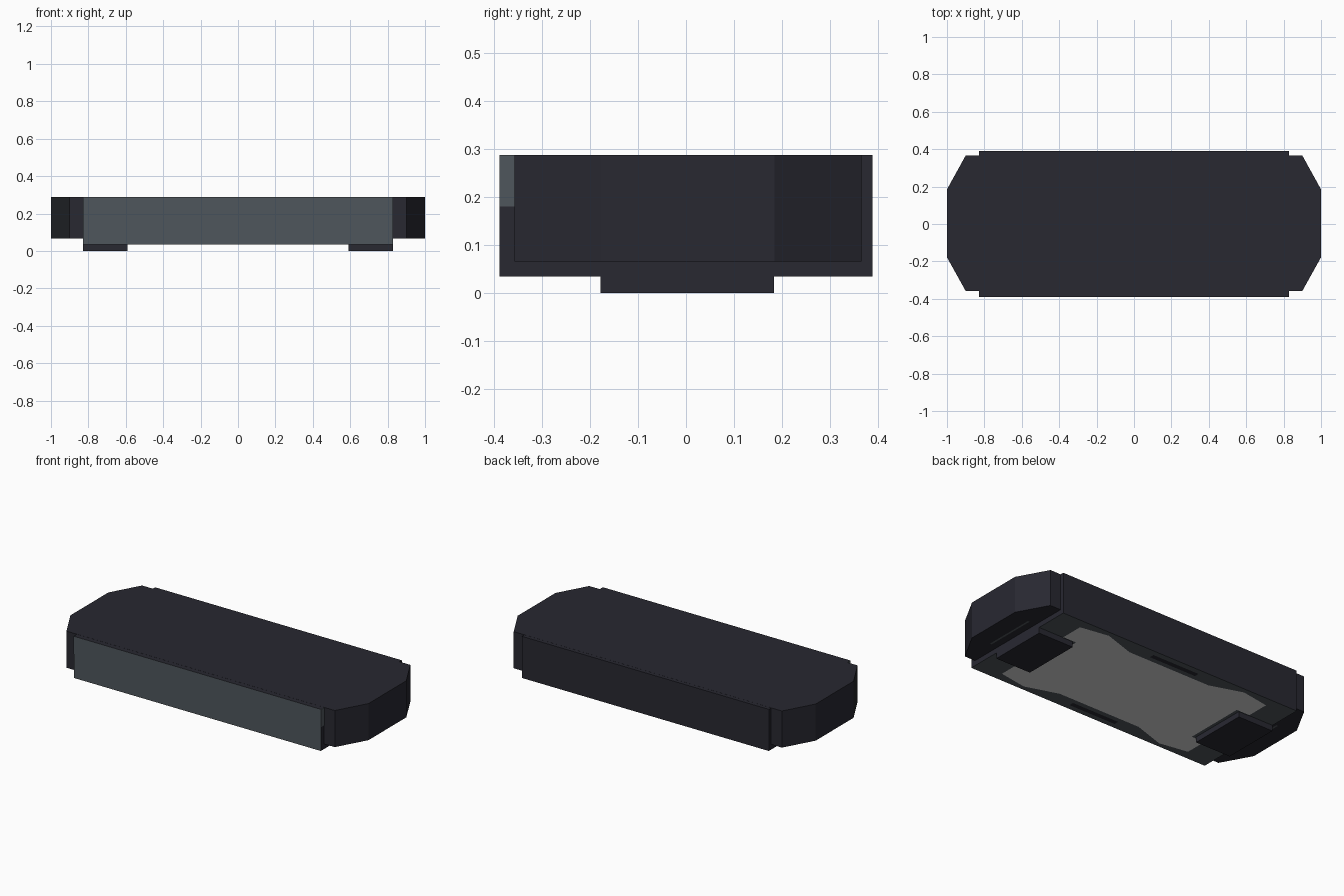
import bpy, bmesh

if "Cube" in bpy.data.objects:
    bpy.data.objects.remove(bpy.data.objects["Cube"])


def material(name, srgb):
    m = bpy.data.materials.new(name)
    lin = [((c / 255 + 0.055) / 1.055) ** 2.4 for c in srgb]
    m.diffuse_color = (*lin, 1)
    m.use_nodes = True
    m.node_tree.nodes["Principled BSDF"].inputs["Base Color"].default_value = m.diffuse_color
    return m


BASE = material("dark_blue_grey", (40, 40, 49))
CHARCOAL = material("charcoal", (36, 39, 42))
SLATE = material("slate", (79, 86, 92))
GREY = material("underside_grey", (214, 214, 214))


def prism(name, outline, z0, z1, mats, rule=None):
    """Extrude a counter-clockwise xy outline from z0 to z1; rule picks the material."""
    bm = bmesh.new()
    low = [bm.verts.new((x, y, z0)) for x, y in outline]
    high = [bm.verts.new((x, y, z1)) for x, y in outline]
    bm.faces.new(low[::-1])
    bm.faces.new(high)
    n = len(outline)
    for i in range(n):
        j = (i + 1) % n
        bm.faces.new((low[i], low[j], high[j], high[i]))
    bm.normal_update()
    if rule:
        for f in bm.faces:
            f.material_index = rule(f.normal, f.calc_center_median())
    finish(name, bm, mats)


def flat(name, outline, z, mat):
    """Single downward-facing panel."""
    bm = bmesh.new()
    bm.faces.new([bm.verts.new((x, y, z)) for x, y in outline][::-1])
    finish(name, bm, [mat])


def finish(name, bm, mats):
    me = bpy.data.meshes.new(name)
    bm.to_mesh(me)
    bm.free()
    for m in mats:
        me.materials.append(m)
    bpy.context.collection.objects.link(bpy.data.objects.new(name, me))


def rect(x0, x1, y0, y1):
    x0, x1 = sorted((x0, x1))
    return [(x0, y0), (x1, y0), (x1, y1), (x0, y1)]


W, D = 0.828, 0.389

# Long chamfered body running the full length
END = [(0.9, -0.358), (1.0, -0.178), (1.0, 0.185), (0.9, 0.366)]
prism("chamfered_body", END + [(-x, y) for x, y in END][::-1], 0.066, 0.288, [BASE, CHARCOAL],
      lambda n, c: 1 if c.x < -0.8 and n.y < -0.3 else 0)

# Wider middle block around it, slate front and underside frame
prism("middle_block", rect(-W, W, -D, D), 0.035, 0.2875, [BASE, SLATE],
      lambda n, c: 1 if n.y < -0.9 or n.z < -0.9 else 0)

for side, s in (("left", -1), ("right", 1)):
    # Pale strip under the end
    flat(side + "_end_strip", rect(s * 0.875, s * 0.887, -0.16, 0.16), 0.064, SLATE)
    # Foot
    prism(side + "_foot", rect(s * 0.59, s * W, -0.178, 0.184), 0.0, 0.036, [BASE])
    # Slate wrapping round the front corner
    prism(side + "_corner_wrap", rect(s * W, s * (W + 0.002), -D, -0.358), 0.18, 0.2875, [SLATE])
    # Dark surround on the panel beside the foot
    flat(side + "_foot_surround", rect(s * 0.57, s * 0.66, -0.19, 0.19), 0.0335, SLATE)

# Grey underside panel, pinched in at the middle of its long edges
half = [(-0.66, -0.33), (-0.48, -0.36), (-0.28, -0.295), (0.28, -0.295), (0.48, -0.36), (0.66, -0.33)]
flat("underside_panel", half + [(-x, -y) for x, y in half], 0.034, GREY)

# Dark slots beside the pinched edges
for name, y in (("front_slot", -0.34), ("back_slot", 0.34)):
    flat(name, rect(-0.16, 0.16, y - 0.015, y + 0.015), 0.034, BASE)
